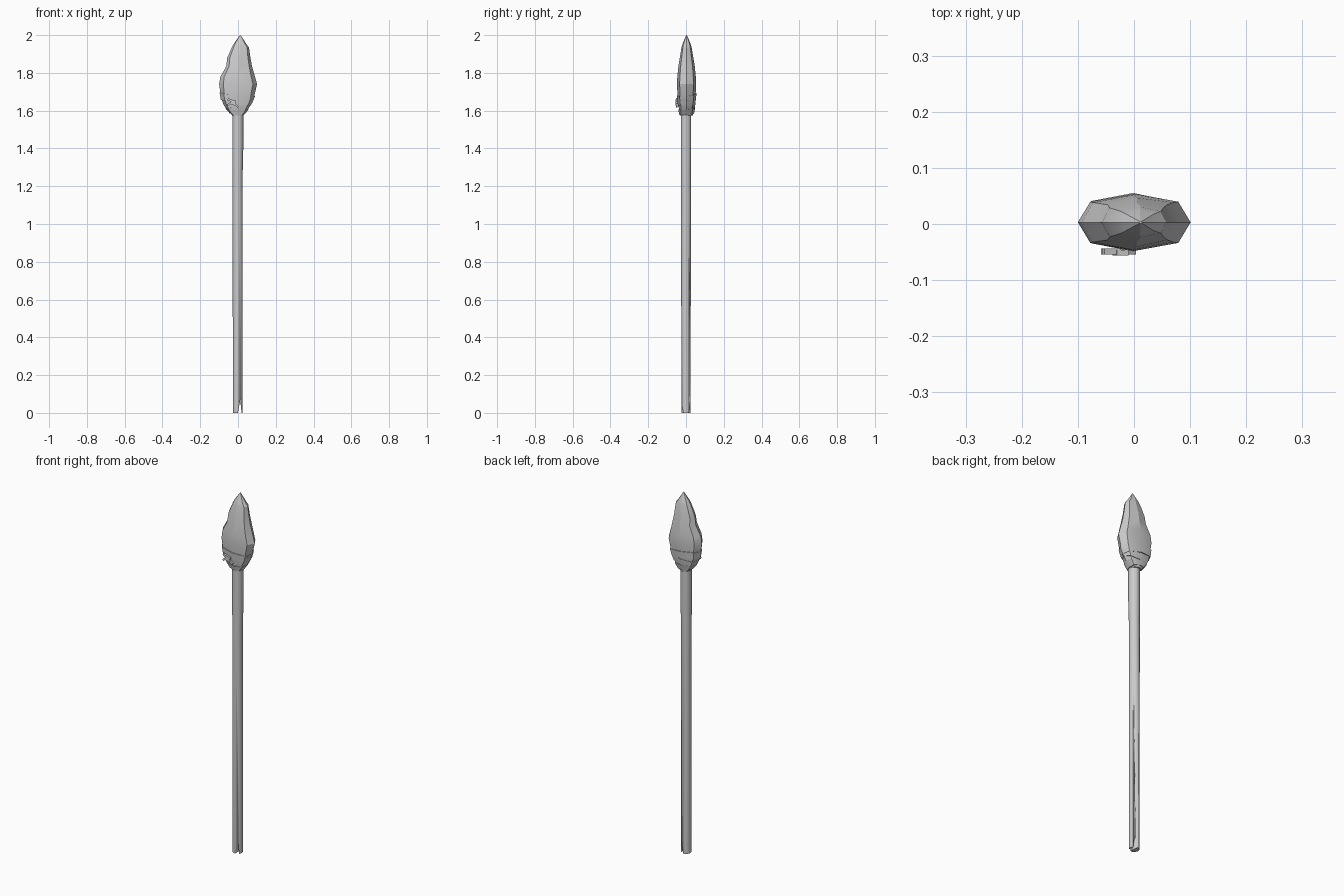
import bpy, bmesh, math

if "Cube" in bpy.data.objects:
    bpy.data.objects.remove(bpy.data.objects["Cube"])

def finish(name, bm, angle=35):
    bmesh.ops.recalc_face_normals(bm, faces=bm.faces)
    me = bpy.data.meshes.new(name)
    bm.to_mesh(me)
    bm.free()
    ob = bpy.data.objects.new(name, me)
    bpy.context.collection.objects.link(ob)
    for o in bpy.context.selected_objects:
        o.select_set(False)
    ob.select_set(True)
    bpy.context.view_layer.objects.active = ob
    bpy.ops.object.shade_smooth_by_angle(angle=math.radians(angle))
    return ob

def loft(name, rings, closed=False, angle=35):
    bm = bmesh.new()
    vs = [[bm.verts.new(p) for p in r] for r in rings]
    n = len(vs[0])
    pairs = list(zip(vs, vs[1:])) + ([(vs[-1], vs[0])] if closed else [])
    for a, b in pairs:
        for i in range(n):
            j = (i + 1) % n
            bm.faces.new((a[i], a[j], b[j], b[i]))
    if not closed:
        bm.faces.new(vs[0])
        bm.faces.new(vs[-1])
    return finish(name, bm, angle)

# Shaft, slightly thicker near the head
def circle(z, r, cx, n=10):
    return [(cx + r * math.cos(2 * math.pi * i / n),
             r * math.sin(2 * math.pi * i / n), z) for i in range(n)]

shaft = loft("shaft", [circle(0, .026, -.001), circle(1.28, .027, -.002),
                       circle(1.4, .029, -.001), circle(1.63, .029, -.001)], angle=45)

# Split at the butt of the shaft
tri = [(-.004, -.02), (.012, .068), (.021, -.02)]
cutter = loft("split_cutter", [[(x, y, z) for x, z in tri] for y in (-.1, .1)])
cutter.hide_render = True
cutter.hide_set(True)
mod = shaft.modifiers.new("split", 'BOOLEAN')
mod.operation = 'DIFFERENCE'
mod.object = cutter

# Chipped stone head: z, left edge, right edge, back depth, front depth
PROFILE = [(1.575, -.03, .026, .034, -.034), (1.61, -.062, .055, .041, -.040),
           (1.66, -.088, .082, .049, -.044), (1.74, -.1, .101, .055, -.047),
           (1.78, -.093, .09, .053, -.045), (1.835, -.062, .074, .047, -.040),
           (1.88, -.057, .066, .039, -.033), (1.935, -.033, .058, .029, -.025),
           (1.955, -.022, .043, .022, -.020), (2.0, .010, .014, .002, -.002)]

def section(z):
    for a, b in zip(PROFILE, PROFILE[1:]):
        if z <= b[0]:
            t = max(0, (z - a[0]) / (b[0] - a[0]))
            return [p + (q - p) * t for p, q in zip(a, b)][1:]

def ring(z, off=0, tilt=0, ytilt=0):
    pts = []
    for u, v in ((1, 0), (.78, .72), (0, 1), (-.78, .72),
                 (-1, 0), (-.78, -.72), (0, -1), (.78, -.72)):
        zz = z + tilt * u + ytilt * v
        l, r, back, front = section(zz)
        c, w, m, d = (l + r) / 2, (r - l) / 2 + off, .003, (back - front) / 2 + off
        pts.append((c + u * w, m + v * d, zz))
    return pts

loft("stone_head", [ring(p[0]) for p in PROFILE], angle=22)

# Binding straps around the head base
def strap(name, z, h, tilt, ytilt, off):
    loft(name, [ring(z, -.004, tilt, ytilt), ring(z, off, tilt, ytilt),
                ring(z + h, off, tilt, ytilt), ring(z + h, -.004, tilt, ytilt)], closed=True)

strap("upper_strap", 1.648, .038, -.010, .006, .004)
strap("middle_strap", 1.618, .034, .010, -.004, .003)
strap("lower_strap", 1.582, .028, -.004, .004, .004)

# Knot and loose ends on the front
def bit(name, x, z, sx, sz, rot, y=-.049):
    bm = bmesh.new()
    bmesh.ops.create_cube(bm, size=1)
    ob = finish(name, bm)
    ob.location = (x, y, z)
    ob.scale = (sx, .010, sz)
    ob.rotation_euler = (0, rot, 0)

bit("knot", -.024, 1.643, .022, .026, .3, -.051)
bit("knot_end_left", -.044, 1.637, .03, .010, -.6)
bit("knot_end_right", -.012, 1.630, .032, .010, .7)
bit("knot_loop", -.040, 1.655, .032, .011, .4)
